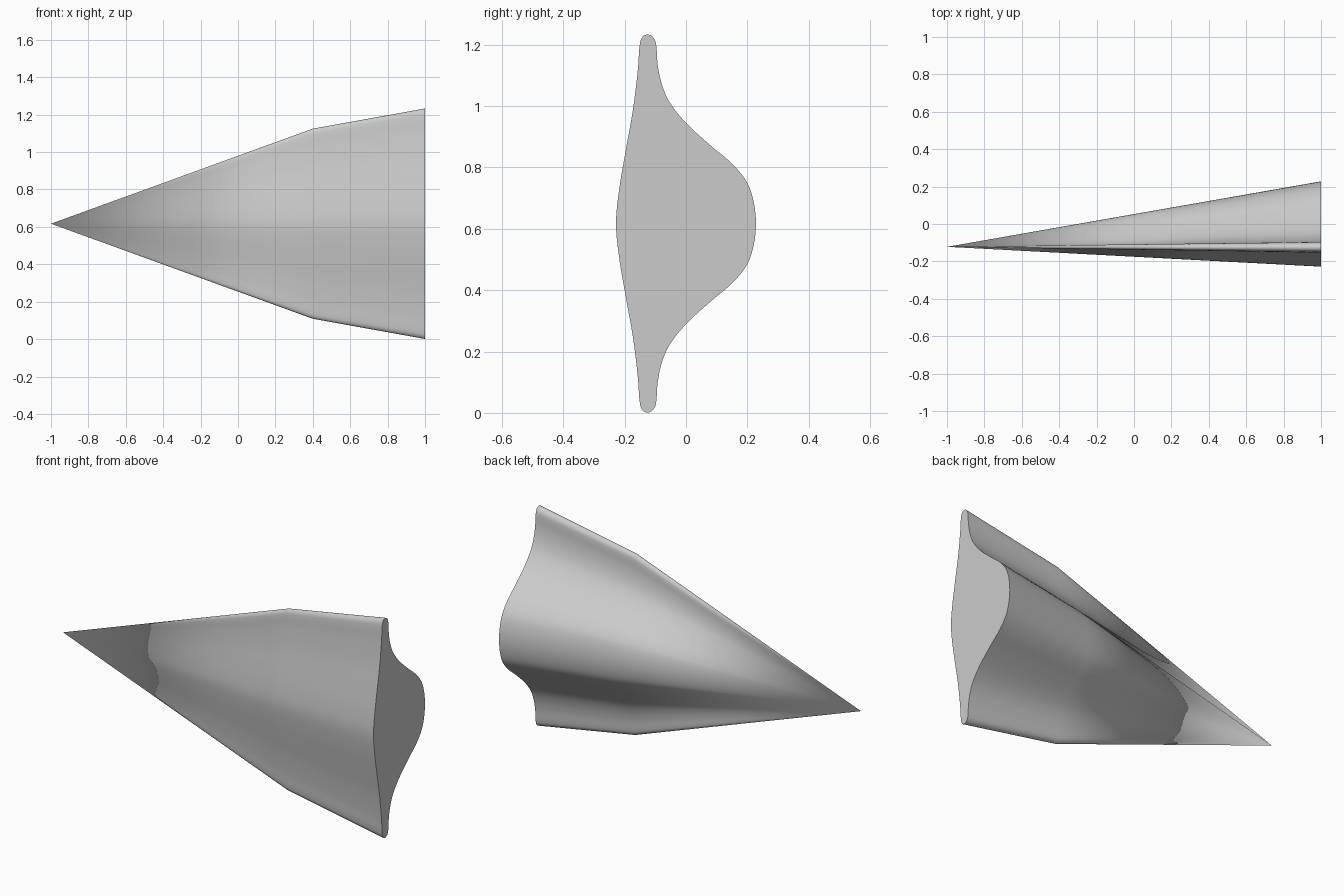
import bpy, bmesh, math
from mathutils import Vector

cube = bpy.data.objects.get("Cube")
if cube:
    bpy.data.objects.remove(cube)

MID_Z, NOSE_Y = 0.617, -0.122

# Upper half of the base section as (y, height above centre), back to front
BACK = [(0.228, 0), (0.208, 0.115), (0.158, 0.187), (0.078, 0.256), (0, 0.328),
        (-0.052, 0.393), (-0.078, 0.451), (-0.092, 0.516)]
TIP = [(-0.098, 0.588), (-0.108, 0.608), (-0.124, 0.616), (-0.14, 0.61), (-0.15, 0.588)]
FRONT = [(-0.157, 0.5), (-0.173, 0.37), (-0.195, 0.246), (-0.218, 0.11), (-0.228, 0)]


def smooth_loop(points, steps):
    """Closed Catmull-Rom curve through the points."""
    out, n = [], len(points)
    for i in range(n):
        a, b, c, d = (points[(i + k) % n] for k in (-1, 0, 1, 2))
        # tangents scaled to uneven point spacing
        ab, bc, cd = (b - a).length, (c - b).length, (d - c).length
        m1 = (c - a) / (ab + bc) * bc
        m2 = (d - b) / (bc + cd) * bc
        for s in range(steps):
            t = s / steps
            out.append(b * (2*t**3 - 3*t**2 + 1) + m1 * (t**3 - 2*t**2 + t)
                       + c * (3*t**2 - 2*t**3) + m2 * (t**3 - t**2))
    return out


upper = [Vector(p) for p in BACK + TIP + FRONT]
lower = [Vector((p.x, -p.y)) for p in reversed(upper[1:-1])]
section = smooth_loop(upper + lower, 5)

# Loft: pointed nose, kink in the leading edge, flat base
bm = bmesh.new()
nose = bm.verts.new((-1, NOSE_Y, MID_Z))


def station(x, depth, span):
    return [bm.verts.new((x, NOSE_Y + (p.x - NOSE_Y) * depth, MID_Z + p.y * span))
            for p in section]


kink, base = station(0.4, 0.7, 0.825), station(1, 1, 1)
n = len(section)
for i in range(n):
    j = (i + 1) % n
    bm.faces.new((nose, kink[i], kink[j]))
    bm.faces.new((kink[i], base[i], base[j], kink[j]))
bm.faces.new(base)
bmesh.ops.recalc_face_normals(bm, faces=bm.faces)

mesh = bpy.data.meshes.new("lifting_body")
bm.to_mesh(mesh)
bm.free()
body = bpy.data.objects.new("lifting_body", mesh)
bpy.context.collection.objects.link(body)

# Plain grey finish
grey = bpy.data.materials.new("light_grey")
grey.use_nodes = True
colour = (0.6, 0.6, 0.6, 1)
grey.diffuse_color = colour
grey.node_tree.nodes["Principled BSDF"].inputs["Base Color"].default_value = colour
mesh.materials.append(grey)

bpy.ops.object.select_all(action='DESELECT')
body.select_set(True)
bpy.context.view_layer.objects.active = body
bpy.ops.object.shade_smooth_by_angle(angle=math.radians(30))
